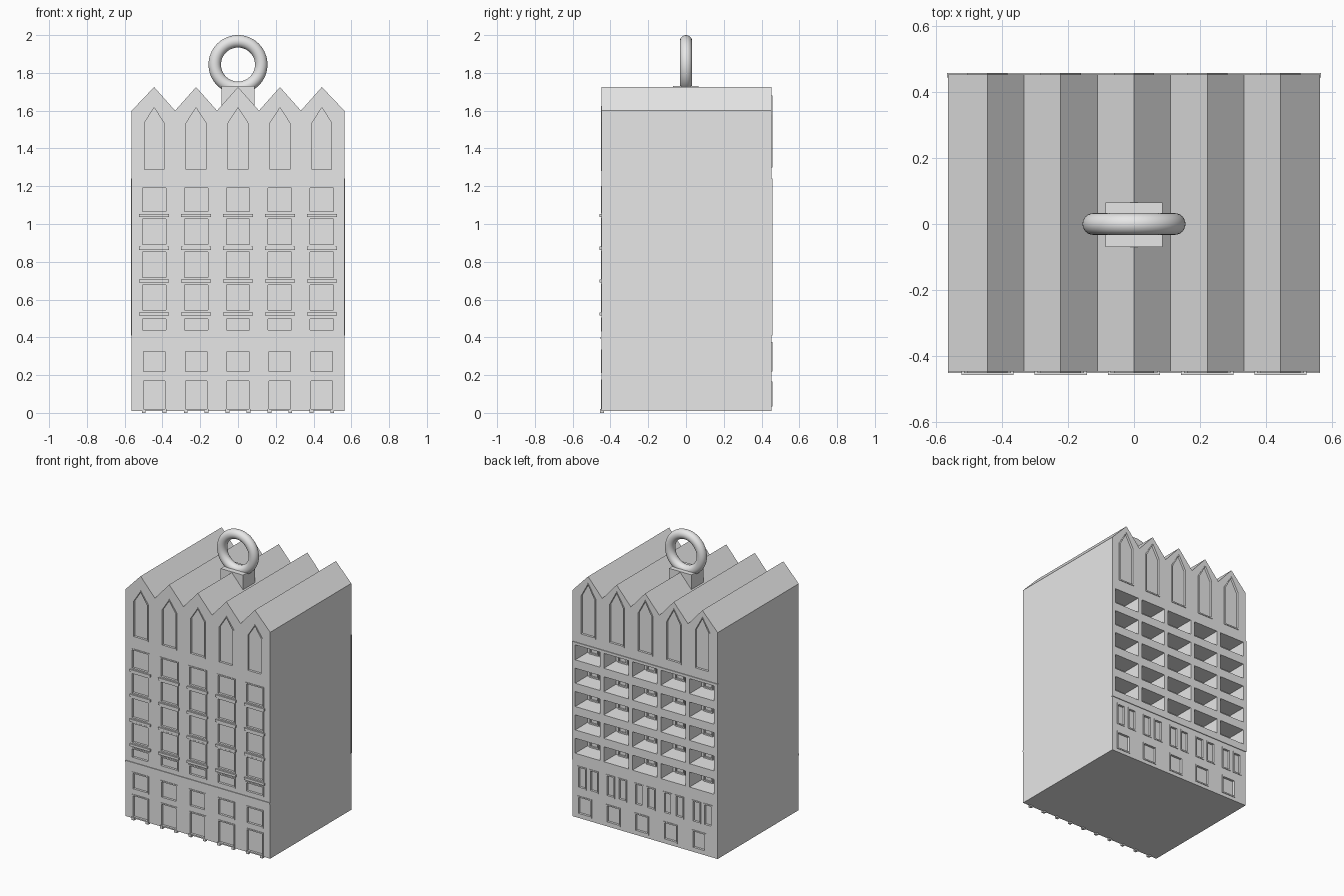
import bpy
import bmesh
from mathutils import Vector

cube = bpy.data.objects.get("Cube")
if cube:
    bpy.data.objects.remove(cube, do_unlink=True)

grey = bpy.data.materials.new("light grey")
grey.use_nodes = True
grey.diffuse_color = (0.8, 0.8, 0.8, 1)
grey.node_tree.nodes["Principled BSDF"].inputs["Base Color"].default_value = (0.8, 0.8, 0.8, 1)

FRONT, BACK = -0.447, 0.453
PITCH = 0.222
BAYS = [(i - 2) * PITCH for i in range(5)]


def rect(x, z0, z1, w):
    return [(x - w / 2, z0), (x + w / 2, z0), (x + w / 2, z1), (x - w / 2, z1)]


def arch(x, z0, shoulder, top, w):
    return rect(x, z0, shoulder, w)[:3] + [(x, top), (x - w / 2, shoulder)]


def prism(bm, profile, y0, y1):
    """Extrude an x-z outline from y0 to y1."""
    a = [bm.verts.new((x, y0, z)) for x, z in profile]
    b = [bm.verts.new((x, y1, z)) for x, z in profile]
    bm.faces.new(a)
    bm.faces.new(b[::-1])
    for i in range(len(a)):
        j = (i + 1) % len(a)
        bm.faces.new((a[i], b[i], b[j], a[j]))


def inset(profile, t):
    xs, zs = zip(*profile)
    cx, cz = (min(xs) + max(xs)) / 2, (min(zs) + max(zs)) / 2
    sx, sz = 1 - 2 * t / (max(xs) - min(xs)), 1 - 2 * t / (max(zs) - min(zs))
    return [(cx + (x - cx) * sx, cz + (z - cz) * sz) for x, z in profile]


def frame(bm, outer, y0, y1, t=0.009):
    inner = inset(outer, t)
    for i in range(len(outer)):
        j = (i + 1) % len(outer)
        prism(bm, [outer[i], outer[j], inner[j], inner[i]], y0, y1)


def finish(bm, name):
    bmesh.ops.recalc_face_normals(bm, faces=bm.faces)
    mesh = bpy.data.meshes.new(name)
    bm.to_mesh(mesh)
    bm.free()
    mesh.materials.append(grey)
    obj = bpy.data.objects.new(name, mesh)
    bpy.context.collection.objects.link(obj)
    return obj


def cut(obj, cutter):
    mod = obj.modifiers.new("openings", "BOOLEAN")
    mod.operation = "DIFFERENCE"
    mod.solver = "EXACT"
    mod.object = cutter
    bpy.context.view_layer.objects.active = obj
    bpy.ops.object.modifier_apply(modifier=mod.name)


# Window outlines on both facades
front_windows, doors, back_windows, balconies = [], [], [], []
upper_rows = [(0.43, 0.505), (0.535, 0.685), (0.708, 0.86), (0.882, 1.035), (1.056, 1.2)]
for x in BAYS:
    front_windows.append(arch(x, 1.28, 1.54, 1.625, 0.122))
    front_windows += [rect(x, a, b, 0.142) for a, b in upper_rows]
    front_windows.append(rect(x, 0.21, 0.335, 0.132))
    doors.append(rect(x, 0.012, 0.178, 0.132))
    back_windows.append(arch(x, 1.3, 1.58, 1.68, 0.122))
    back_windows += [rect(x + s * 0.046, 0.22, 0.375, 0.068) for s in (-1, 1)]
    back_windows.append(rect(x + 0.025, 0.035, 0.165, 0.11))
    balconies += [rect(x, 0.46 + k * 0.164, 0.565 + k * 0.164, 0.192) for k in range(5)]

# Main block with five gables
outline = [(0.563, 0.01), (0.563, 1.6)]
for x in reversed(BAYS):
    outline += [(x, 1.725), (x - PITCH / 2, 1.6)]
outline[-1] = (-0.563, 1.6)
outline.append((-0.563, 0.01))
bm = bmesh.new()
prism(bm, outline, FRONT, BACK)
building = finish(bm, "building")

# Balcony wall, slightly proud of the back
bm = bmesh.new()
prism(bm, rect(0, 0.41, 1.24, 1.132), BACK - 0.01, BACK + 0.005)
balcony_wall = finish(bm, "balcony_wall")

# Recess cutters
bm = bmesh.new()
for p in front_windows + doors:
    prism(bm, inset(p, 0.006), FRONT - 0.05, FRONT + 0.012)
for p in back_windows:
    prism(bm, inset(p, 0.006), BACK - 0.012, BACK + 0.05)
for p in balconies:
    prism(bm, p, BACK - 0.13, BACK + 0.05)
cutter = finish(bm, "opening_cutter")
cutter.hide_render = True
cut(building, cutter)
cut(balcony_wall, cutter)
bpy.data.objects.remove(cutter, do_unlink=True)

# Thin window surrounds
bm = bmesh.new()
for p in front_windows + doors:
    frame(bm, p, FRONT - 0.004, FRONT + 0.013)
finish(bm, "front_window_frames")
bm = bmesh.new()
for p in back_windows:
    frame(bm, p, BACK - 0.013, BACK + 0.004)
for p in balconies:
    (x0, z0), (x1, _), (_, z1), _ = p
    for s in (-0.04, 0.04):
        frame(bm, rect((x0 + x1) / 2 + s, z0, z1 - 0.015, 0.07), BACK - 0.132, BACK - 0.12)
finish(bm, "back_window_frames")

# Window sills
bm = bmesh.new()
for x in BAYS:
    for z in (0.515, 0.689, 0.863, 1.037):
        prism(bm, rect(x, z, z + 0.017, 0.158), FRONT - 0.01, FRONT + 0.013)
finish(bm, "window_sills")

# Door feet and ledge over the ground floor
bm = bmesh.new()
for x in BAYS:
    for s in (-0.055, 0.055):
        prism(bm, rect(x + s, 0, 0.02, 0.02), FRONT - 0.008, FRONT + 0.012)
finish(bm, "door_feet")
bm = bmesh.new()
prism(bm, rect(0, 0.392, 0.403, 1.126), FRONT - 0.005, FRONT + 0.01)
finish(bm, "front_ledge")

# Hanging ring on its block
bm = bmesh.new()
prism(bm, rect(0, 1.58, 1.73, 0.174), -0.069, 0.065)
finish(bm, "ring_block")
bpy.ops.mesh.primitive_torus_add(
    major_radius=0.123, minor_radius=0.033, major_segments=64, minor_segments=24,
    location=Vector((0, 0, 1.844)), rotation=(1.5708, 0, 0))
ring = bpy.context.object
ring.name = "hanging_ring"
ring.data.materials.append(grey)
bpy.ops.object.shade_smooth()
